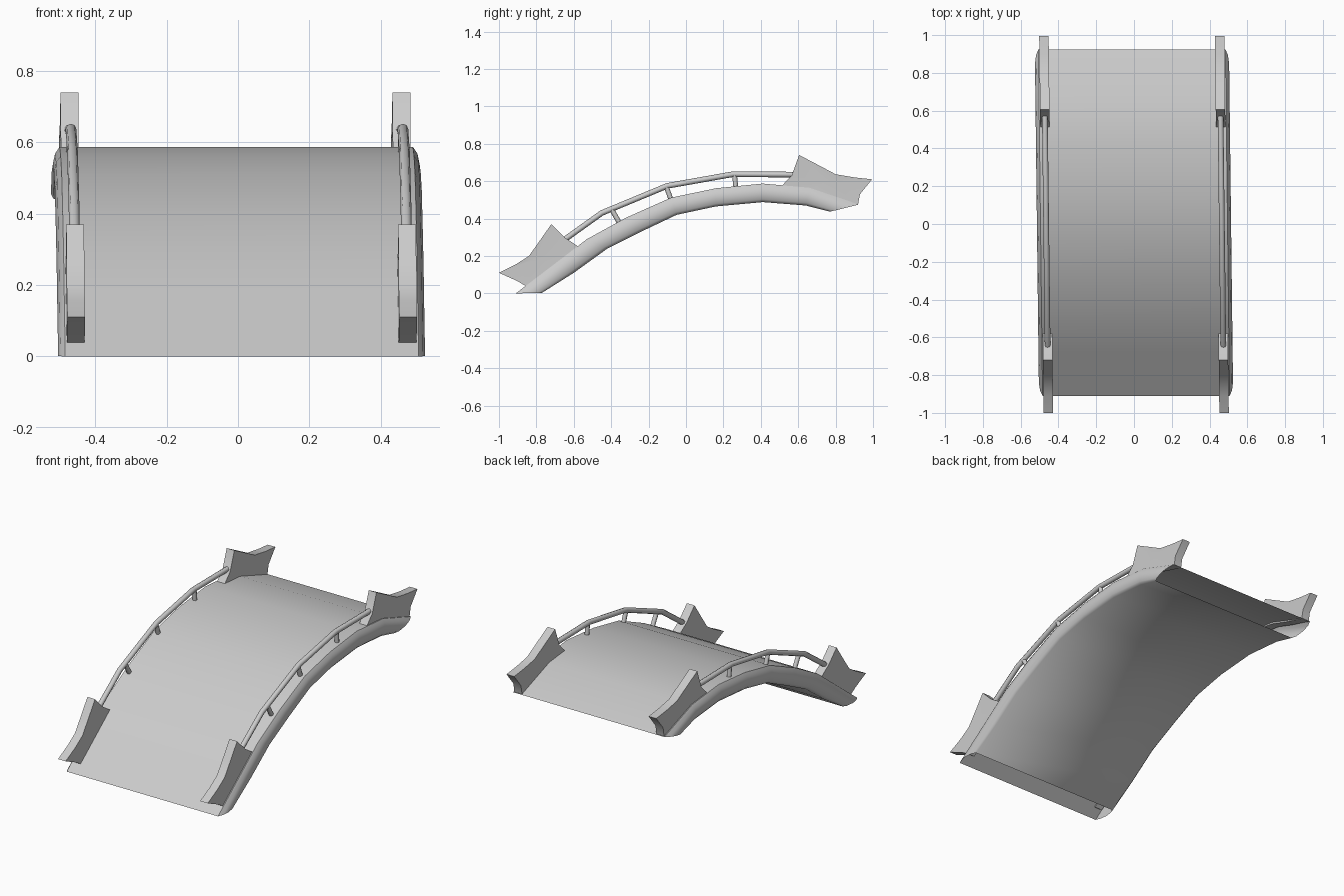
import bpy, bmesh, math
from mathutils import Vector

cube = bpy.data.objects.get("Cube")
if cube:
    bpy.data.objects.remove(cube, do_unlink=True)

stone = bpy.data.materials.new("plain grey")
stone.use_nodes = True
GREY = (0.6, 0.6, 0.6, 1)
stone.diffuse_color = GREY
stone.node_tree.nodes["Principled BSDF"].inputs["Base Color"].default_value = GREY

YAW = -0.012  # the bridge stands slightly turned


def finish(name, bm, angle, fix_normals=True):
    for v in bm.verts:
        v.co.x += YAW * v.co.y
    if fix_normals:
        bmesh.ops.recalc_face_normals(bm, faces=bm.faces)
    mesh = bpy.data.meshes.new(name)
    bm.to_mesh(mesh)
    bm.free()
    obj = bpy.data.objects.new(name, mesh)
    bpy.context.collection.objects.link(obj)
    mesh.materials.append(stone)
    bpy.ops.object.select_all(action="DESELECT")
    obj.select_set(True)
    bpy.context.view_layer.objects.active = obj
    bpy.ops.object.shade_smooth_by_angle(angle=math.radians(angle))
    return obj


def loft(bm, rings, cap=False):
    loops = [[bm.verts.new(p) for p in ring] for ring in rings]
    n = len(loops[0])
    for a, b in zip(loops, loops[1:]):
        for i in range(n):
            bm.faces.new((a[i], a[(i + 1) % n], b[(i + 1) % n], b[i]))
    if cap:
        bm.faces.new(loops[0][::-1])
        bm.faces.new(loops[-1])


# Arched deck: hollow, open at both ends, with rounded flanks
top = [(-.91, 0), (-.68, .175), (-.53, .29), (-.32, .405), (-.08, .512),
       (.16, .562), (.41, .587), (.66, .565), (.925, .475)]
under = [(-.77, .003), (-.6, .11), (-.42, .24), (-.24, .33), (-.05, .42),
         (.16, .465), (.41, .488), (.64, .47), (.77, .437)]
section = [(.495, 0), (.508, .2), (.514, .5), (.508, .85), (.495, 1)]
rings = []
for t, u in zip(top, under):
    t, u = Vector((0, *t)), Vector((0, *u))
    half = [t.lerp(u, f) + Vector((x, 0, 0)) for x, f in section]
    rings.append(half + [Vector((-p.x, p.y, p.z)) for p in reversed(half)])
bm = bmesh.new()
loft(bm, rings)
finish("deck", bm, 50)


# Round bars along a path in the side plane
def bar(bm, x, path, radius, sides=8):
    pts = [Vector((x, *p)) for p in path]
    rings = []
    for i, p in enumerate(pts):
        along = (pts[min(i + 1, len(pts) - 1)] - pts[max(i - 1, 0)]).normalized()
        across = along.cross(Vector((1, 0, 0)))
        rings.append([p + radius * (math.cos(a) * Vector((1, 0, 0)) + math.sin(a) * across)
                      for a in (math.tau * k / sides for k in range(sides))])
    loft(bm, rings, cap=True)


# Winged end piece: side outline with softly bulging cheeks
def end_piece(name, x, outline):
    bm = bmesh.new()
    w = .025
    loft(bm, [[(x + s * w, *p) for p in outline] for s in (-1, 1)])
    n = len(outline)
    cy = sum(p[0] for p in outline) / n
    cz = sum(p[1] for p in outline) / n
    verts = list(bm.verts)
    for s, ring in ((-1, verts[:n]), (1, verts[n:])):
        hub = bm.verts.new((x + s * w * .9, cy, cz))
        for i in range(n):
            bm.faces.new((ring[i], ring[(i + 1) % n], hub))
    finish(name, bm, 55)


rail_path = [(-.66, .28), (-.45, .43), (-.1, .575), (.25, .637), (.6, .635)]
posts = [((-.395, .445), (-.355, .375)), ((-.105, .57), (-.08, .5)), ((.26, .63), (.267, .56))]
front_outline = [(-1, .11), (-.91, .155), (-.84, .2), (-.79, .27), (-.72, .37), (-.65, .30),
                 (-.575, .25), (-.7, .15), (-.85, .035), (-.9, .065)]
back_outline = [(.51, .573), (.565, .63), (.605, .74), (.7, .69), (.8, .637), (.9, .62),
                (.995, .61), (.93, .53), (.92, .476), (.78, .515), (.66, .555)]

for side, x in (("left", .465), ("right", -.465)):
    bm = bmesh.new()
    bar(bm, x, rail_path, .015)
    finish(side + "_handrail", bm, 60)
    bm = bmesh.new()
    for post in posts:
        bar(bm, x, post, .013)
    finish(side + "_rail_posts", bm, 60)
    end_piece(side + "_front_end_piece", x, front_outline)
    end_piece(side + "_back_end_piece", x, back_outline)
